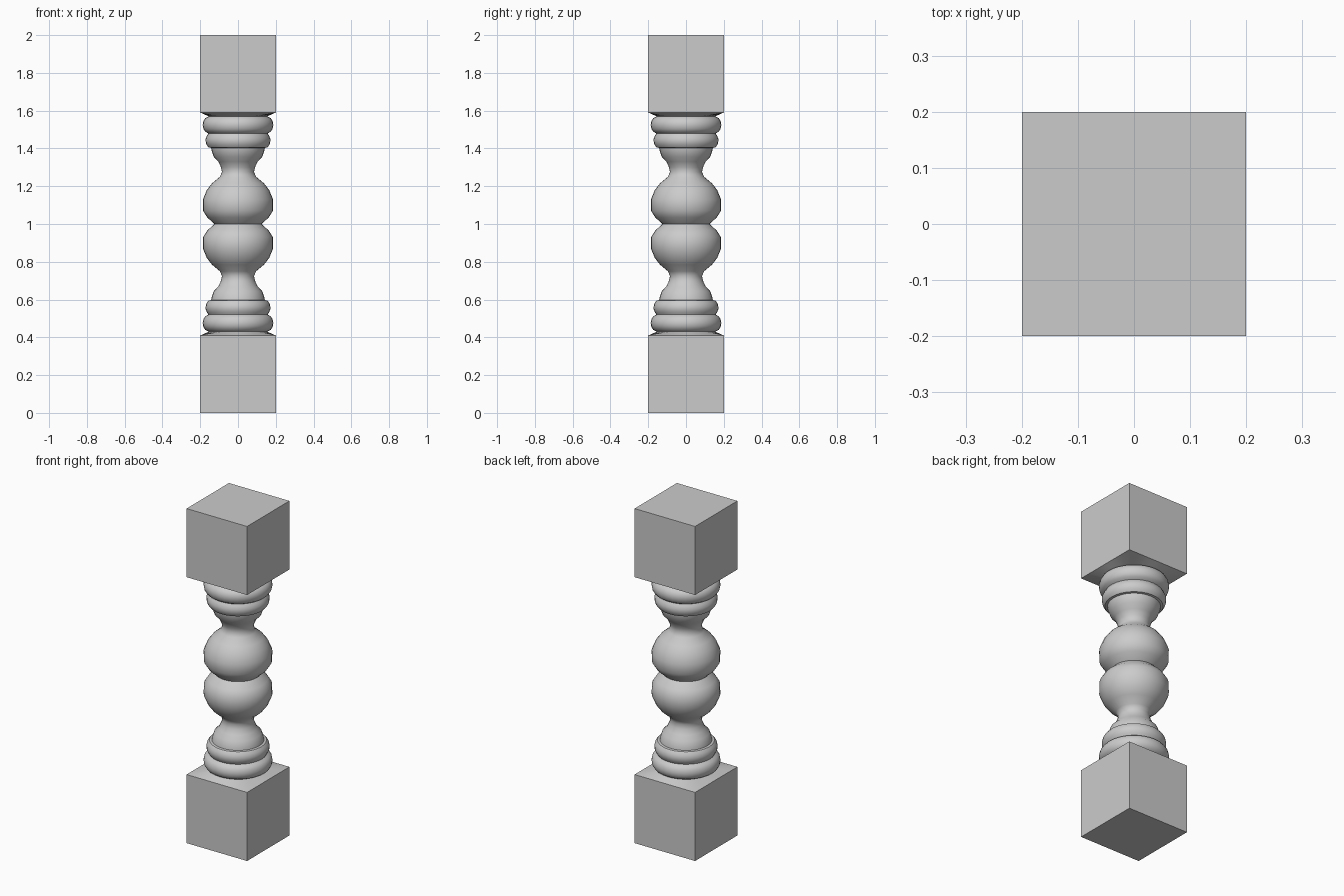
import bpy, bmesh
from math import cos, sin, pi, radians

if "Cube" in bpy.data.objects:
    bpy.data.objects.remove(bpy.data.objects["Cube"])

SEGMENTS = 32
HALF = 0.2
MIDDLE = 1.0


def ring(bm, z, r, square=False):
    verts = []
    for i in range(SEGMENTS):
        a = 2 * pi * i / SEGMENTS
        c, s = cos(a), sin(a)
        k = r / max(abs(c), abs(s)) if square else r
        verts.append(bm.verts.new((k * c, k * s, z)))
    return verts


def loft(name, rings):
    """Skin rings of (z, radius, is_square) and cap both ends."""
    bm = bmesh.new()
    loops = [ring(bm, *r) for r in rings]
    for a, b in zip(loops, loops[1:]):
        for i in range(SEGMENTS):
            j = (i + 1) % SEGMENTS
            bm.faces.new((a[i], a[j], b[j], b[i]))
    bm.faces.new(loops[0][::-1])
    bm.faces.new(loops[-1])
    bmesh.ops.recalc_face_normals(bm, faces=bm.faces)
    mesh = bpy.data.meshes.new(name)
    bm.to_mesh(mesh)
    bm.free()
    obj = bpy.data.objects.new(name, mesh)
    bpy.context.collection.objects.link(obj)
    bpy.ops.object.select_all(action='DESELECT')
    obj.select_set(True)
    bpy.context.view_layer.objects.active = obj
    bpy.ops.object.shade_smooth_by_angle(angle=radians(42))
    return obj


# Lower half of the baluster: square block, sloped collar, then turned shaft
lower = [
    (0.0, HALF, True), (0.41, HALF, True), (0.43, 0.155, False),
    # large bead
    (0.441, 0.175, False), (0.46, 0.185, False), (0.477, 0.187, False),
    (0.497, 0.183, False), (0.511, 0.173, False), (0.521, 0.157, False),
    # small bead
    (0.532, 0.164, False), (0.548, 0.171, False), (0.563, 0.171, False),
    (0.58, 0.167, False), (0.595, 0.155, False), (0.597, 0.142, False),
    # narrow neck
    (0.61, 0.14, False), (0.645, 0.128, False), (0.67, 0.104, False),
    (0.70, 0.09, False), (0.725, 0.085, False), (0.75, 0.096, False),
    # ball
    (0.785, 0.138, False), (0.82, 0.165, False), (0.87, 0.186, False),
    (0.93, 0.185, False), (0.965, 0.163, False), (1.0, 0.125, False),
]

# Upper half mirrors the lower one
upper = [(2 * MIDDLE - z, r, sq) for z, r, sq in reversed(lower[:-1])]
loft("baluster", lower + upper)
